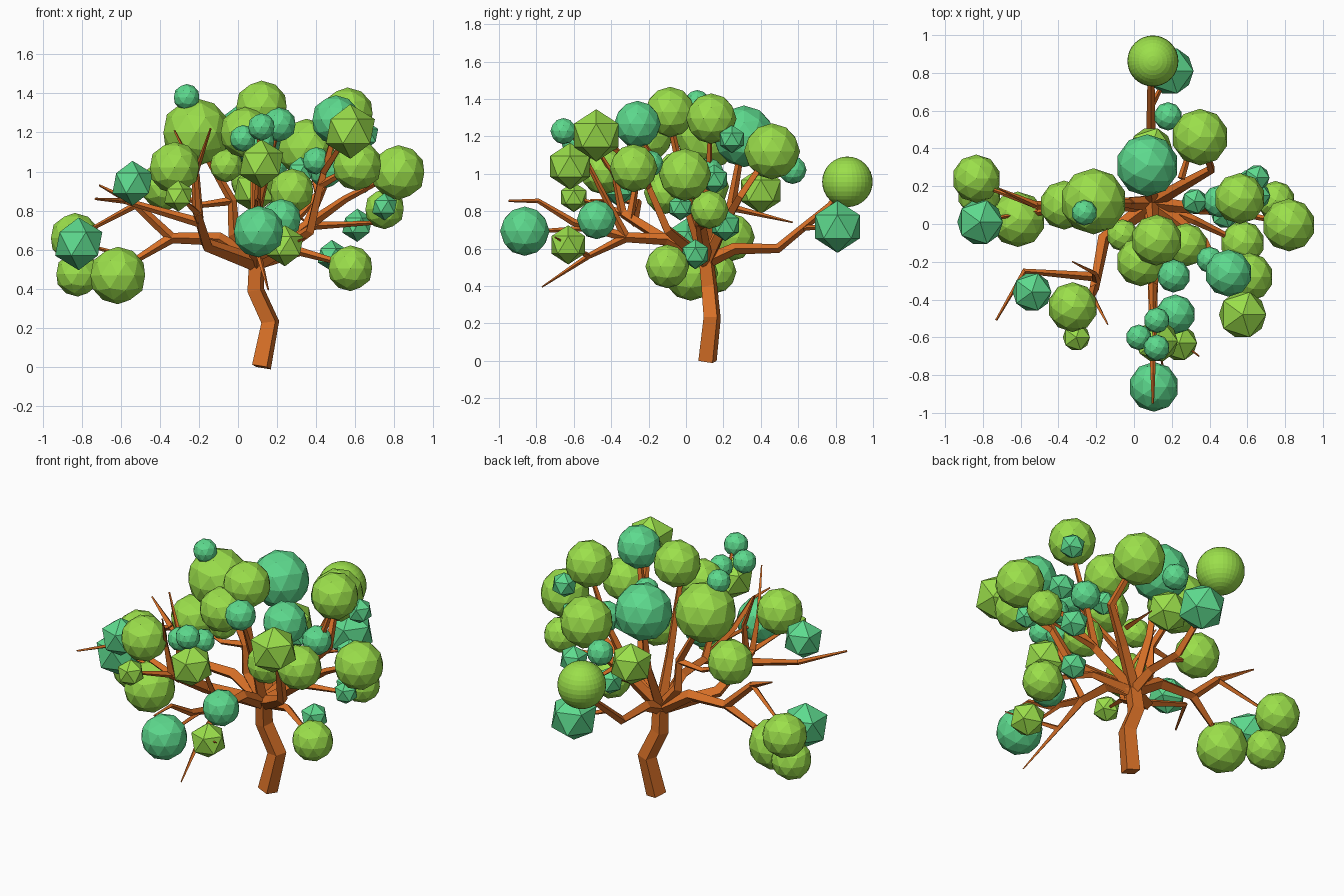
import bpy


def material(name, rgb):
    m = bpy.data.materials.new(name)
    m.diffuse_color = (*rgb, 1)
    return m


BARK = material("bark", (0.68, 0.16, 0.02))
GREEN = material("leaf_green", (0.33, 0.74, 0.07))
TEAL = material("leaf_teal", (0.11, 0.7, 0.27))


def limb(name, pts, r0, r1):
    """Square-section tapering branch along a polyline."""
    cu = bpy.data.curves.new(name, 'CURVE')
    cu.dimensions = '3D'
    cu.bevel_depth = 1.0
    cu.bevel_resolution = 0
    cu.use_fill_caps = True
    sp = cu.splines.new('POLY')
    sp.points.add(len(pts) - 1)
    for i, (p, c) in enumerate(zip(sp.points, pts)):
        p.co = (*c, 1)
        p.radius = r0 + (r1 - r0) * i / (len(pts) - 1)
    sp.use_smooth = False
    cu.materials.append(BARK)
    ob = bpy.data.objects.new(name, cu)
    bpy.context.collection.objects.link(ob)


def leaves(name, mat, sub, balls):
    for x, y, z, r in balls:
        bpy.ops.mesh.primitive_ico_sphere_add(subdivisions=sub, radius=r, location=(x, y, z))
        ob = bpy.context.object
        ob.name = name
        ob.data.materials.append(mat)


# Trunk
HUB = (.095, .11, .53)
limb("trunk", [(.12, .115, 0), (.165, .14, .23), (.09, .125, .395), HUB], .056, .046)

# Left boughs
L1, L2, L3 = (-.34, .1, .66), (-.52, .1, .83), (-.02, .11, .68)
limb("left_bough", [HUB, (-.1, .1, .655), L1, L2], .042, .022)
limb("left_twig", [L2, (-.71, .185, .93)], .02, .005)
limb("left_twig", [L2, (-.8, .2, .68)], .018, .008)
limb("left_twig", [L1, (-.6, .04, .5)], .028, .012)
limb("left_twig", [(-.5, .07, .55), (-.8, .02, .63)], .014, .007)
limb("left_inner_bough", [HUB, L3, (-.03, .11, .85), (-.2, .12, 1.15)], .038, .016)
limb("left_inner_twig", [(-.03, .11, .85), (-.18, .1, .83), (-.36, .1, .9)], .022, .01)

# Front-left boughs
F1, F2 = (-.16, -.08, .625), (-.21, -.34, .79)
limb("front_left_bough", [HUB, F1, F2], .044, .026)
limb("front_left_twig", [F2, (-.22, -.38, .98), (-.14, -.53, 1.22)], .025, .005)
limb("front_left_twig", [(-.2, -.3, .76), (-.21, -.26, .98), (-.325, -.2, 1.21)], .024, .005)
limb("front_left_twig", [(-.2, -.28, .74), (-.58, -.25, .85), (-.73, -.51, .86)], .025, .006)
limb("front_left_twig", [F2, (-.3, -.58, .87)], .02, .008)

# Front boughs
B1 = (.1, -.32, .66)
limb("front_bough", [HUB, (.1, -.1, .65), B1, (.1, -.6, .74), (.1, -.79, .855), (.1, -.95, .855)], .04, .006)
limb("front_twig", [B1, (.11, -.52, .56), (.155, -.77, .395)], .026, .004)
limb("front_twig", [B1, (.1, -.42, .85), (.11, -.6, 1.2)], .024, .01)
limb("front_twig", [(.11, -.52, .56), (.345, -.7, .66)], .016, .004)
limb("front_twig", [(.1, -.5, .71), (.1, -.85, .69)], .016, .008)

# Upper boughs
limb("top_bough", [HUB, (.1, .02, .8), (.09, -.08, 1.25)], .038, .016)
limb("top_twig", [(.1, .02, .8), (.2, -.25, 1.2)], .024, .01)

# Back boughs
K = (.09, .49, .6)
limb("back_bough", [HUB, (.09, .26, .6), K, (.09, .77, .83), (.1, .86, .95)], .038, .012)
limb("back_twig", [(.09, .62, .71), (.19, .81, .72)], .016, .008)
limb("back_upper_bough", [HUB, (.09, .24, .82), (.08, .3, 1.15)], .036, .016)
limb("back_right_bough", [HUB, (.25, .2, .72), (.41, .29, .88), (.36, .44, 1.1)], .038, .017)
limb("back_right_twig", [(.25, .24, .82), (.35, .57, .74)], .02, .004)

# Right boughs
R1, R2 = (.37, -.1, .7), (.42, -.2, .93)
limb("right_bough", [HUB, (.22, .02, .6), R1, R2, (.5, -.26, 1.22)], .042, .016)
limb("right_twig", [R2, (.6, -.28, 1.03)], .022, .011)
limb("right_twig", [(.44, -.22, 1.0), (.57, -.46, 1.2)], .022, .011)
limb("right_side_bough", [HUB, (.35, .08, .72), (.55, .06, .86), (.82, 0, 1)], .038, .01)
limb("right_side_twig", [(.35, .08, .72), (.75, .13, .74)], .022, .008)
limb("right_side_twig", [(.35, .08, .72), (.45, .12, .95), (.56, .13, 1.25)], .026, .012)
limb("right_low_bough", [HUB, (.32, .02, .59), (.57, -.1, .52)], .034, .012)

# Rounded green leaf clumps
leaves("green_clump", GREEN, 2, [
    (.35, .46, 1.12, .15), (-.215, .12, 1.2, .175), (.12, -.085, 1.33, .135),
    (.56, .135, 1.295, .135), (-.37, .1, .93, .13), (-.615, .025, .468, .147),
    (-.835, .24, .66, .128), (-.82, .155, .475, .115), (-.325, -.44, 1.02, .132),
    (.61, -.28, 1.03, .128), (.035, -.2, 1.2, .13), (.275, -.11, .9, .115),
    (-.06, -.06, 1.03, .085), (.82, -.005, .995, .14), (.75, .125, .808, .103),
    (.575, -.1, .505, .117)])

# Rounded teal leaf clumps
leaves("teal_clump", TEAL, 2, [
    (.07, .31, 1.2, .165), (.18, .57, 1.02, .075), (-.263, .06, 1.38, .068),
    (.5, -.26, 1.265, .125), (.105, -.862, .693, .132), (.22, -.478, .755, .105),
    (.21, -.275, 1.24, .088), (.12, -.655, 1.228, .07), (.025, -.6, 1.17, .068),
    (.12, -.51, 1.15, .068), (.4, -.19, 1.055, .07), (.45, .12, 1.0, .085)])

# Faceted clumps
leaves("green_faceted_clump", GREEN, 1, [
    (.09, .4, .91, .125), (.575, -.48, 1.205, .14), (.24, -.63, .62, .105),
    (-.305, -.6, .875, .08), (.12, -.62, 1.04, .125)])
leaves("teal_faceted_clump", TEAL, 1, [
    (.19, .81, .717, .14), (-.815, .01, .63, .135), (-.54, -.36, .94, .115),
    (.65, .245, 1.185, .075), (.32, .12, 1.0, .075),
    (.65, .15, .97, .08), (.48, .05, .57, .08), (.75, -.03, .82, .07),
    (.61, .21, .725, .085)])

# Fine round clump at the back
bpy.ops.mesh.primitive_uv_sphere_add(segments=32, ring_count=16, radius=.135, location=(.1, .863, .957))
bpy.context.object.name = "back_round_clump"
bpy.context.object.data.materials.append(GREEN)
